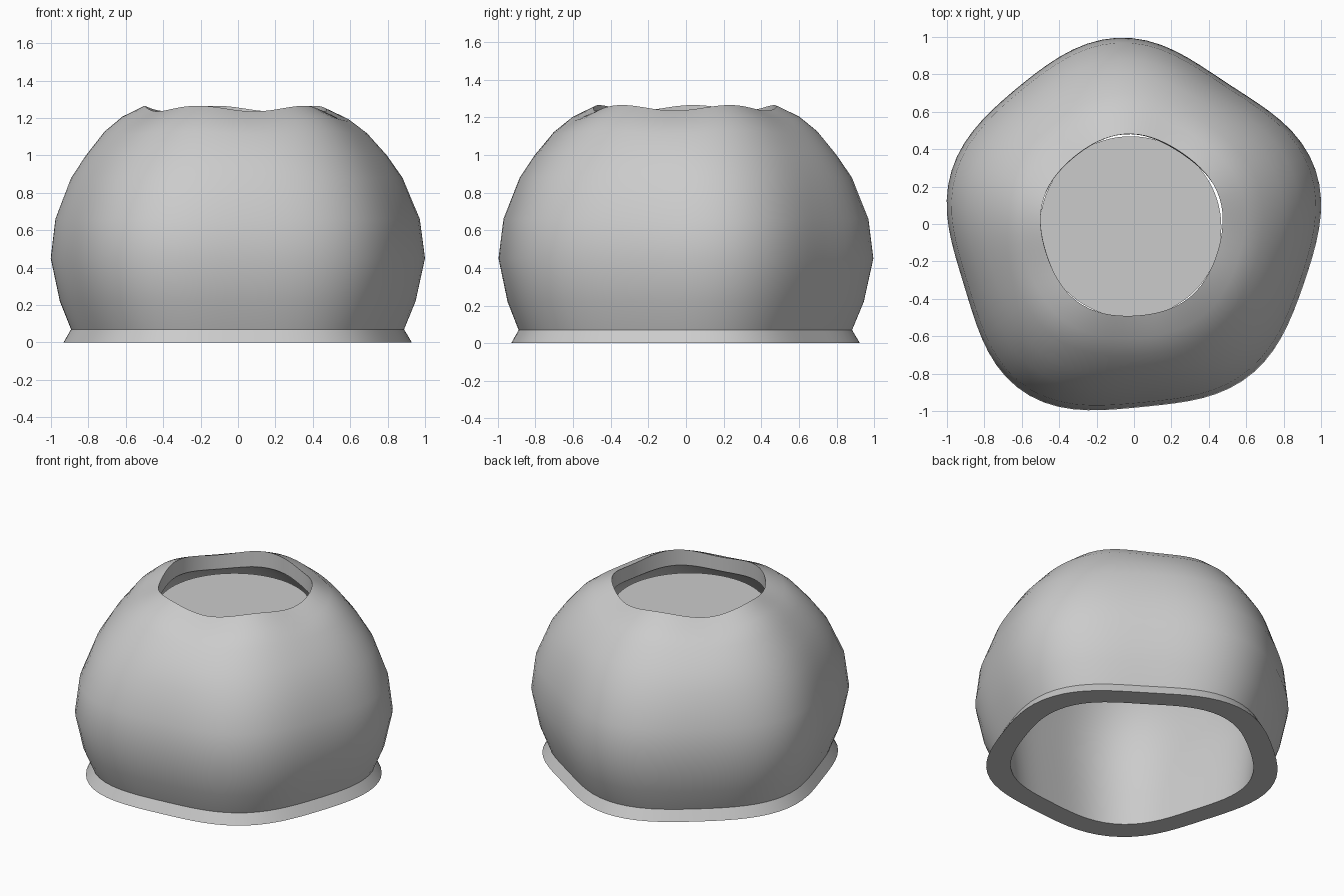
import bpy, bmesh, math

cube = bpy.data.objects.get("Cube")
if cube:
    bpy.data.objects.remove(cube)

grey = bpy.data.materials.new("plain grey")
grey.use_nodes = True
grey.diffuse_color = (0.6, 0.6, 0.6, 1)
grey.node_tree.nodes["Principled BSDF"].inputs["Base Color"].default_value = (0.6, 0.6, 0.6, 1)

SEGMENTS = 80
CORNER = math.radians(20)  # direction of the first of five soft corners
CREST = math.radians(30)   # direction of the first high point of the mouth


def ring(bm, radius, z, lobe, skew, shift, wave=0.0):
    """Rounded, slightly uneven five-cornered ring with an optional wavy height."""
    verts = []
    for i in range(SEGMENTS):
        a = math.tau * i / SEGMENTS
        r = radius * (1 + lobe * math.cos(5 * (a - CORNER)) + skew * math.cos(3 * a))
        verts.append(bm.verts.new((r * math.cos(a) + shift[0],
                                   r * math.sin(a) + shift[1],
                                   z + wave * math.cos(5 * (a - CREST)))))
    return verts


def bridge(bm, low, high):
    for i in range(SEGMENTS):
        j = (i + 1) % SEGMENTS
        bm.faces.new((low[i], low[j], high[j], high[i]))


def finish(bm, name):
    bmesh.ops.recalc_face_normals(bm, faces=bm.faces[:])
    mesh = bpy.data.meshes.new(name)
    bm.to_mesh(mesh)
    bm.free()
    mesh.materials.append(grey)
    obj = bpy.data.objects.new(name, mesh)
    bpy.context.collection.objects.link(obj)
    bpy.ops.object.select_all(action="DESELECT")
    obj.select_set(True)
    bpy.context.view_layer.objects.active = obj
    bpy.ops.object.shade_smooth_by_angle(angle=math.radians(35))


# Hollow shell: flared foot, bulging wall, wavy mouth, then the steep inside wall
outer = [(0.92, 0), (0.88, 0.07), (0.94, 0.22), (0.989, 0.45), (0.964, 0.66),
         (0.88, 0.88), (0.80, 1.0), (0.70, 1.12), (0.605, 1.195), (0.486, 1.25)]
inner = [(0.486, 1.145), (0.60, 1.06), (0.68, 0.96), (0.75, 0.83), (0.795, 0.65),
         (0.81, 0.45), (0.79, 0.22), (0.767, 0)]
bm = bmesh.new()
rings = []
for r, z in outer + inner:
    t = min(1, max(0, (z - 0.6) / 0.65))  # rounder towards the mouth
    wave = 0.015 * max(0, (z - 1.0) / 0.25)
    rings.append(ring(bm, r, z, 0.035 - 0.02 * t, 0.02 - 0.015 * t,
                      (-0.014, -0.029 + 0.017 * t), wave))
for k, low in enumerate(rings):
    bridge(bm, low, rings[(k + 1) % len(rings)])
finish(bm, "hollow_shell")

# Flat disc resting just under the mouth
bm = bmesh.new()
bottom = ring(bm, 0.485, 1.08, 0, 0, (-0.018, -0.016))
top = ring(bm, 0.485, 1.1, 0, 0, (-0.018, -0.016))
bridge(bm, bottom, top)
bm.faces.new(top)
bm.faces.new(bottom[::-1])
finish(bm, "inner_disc")
